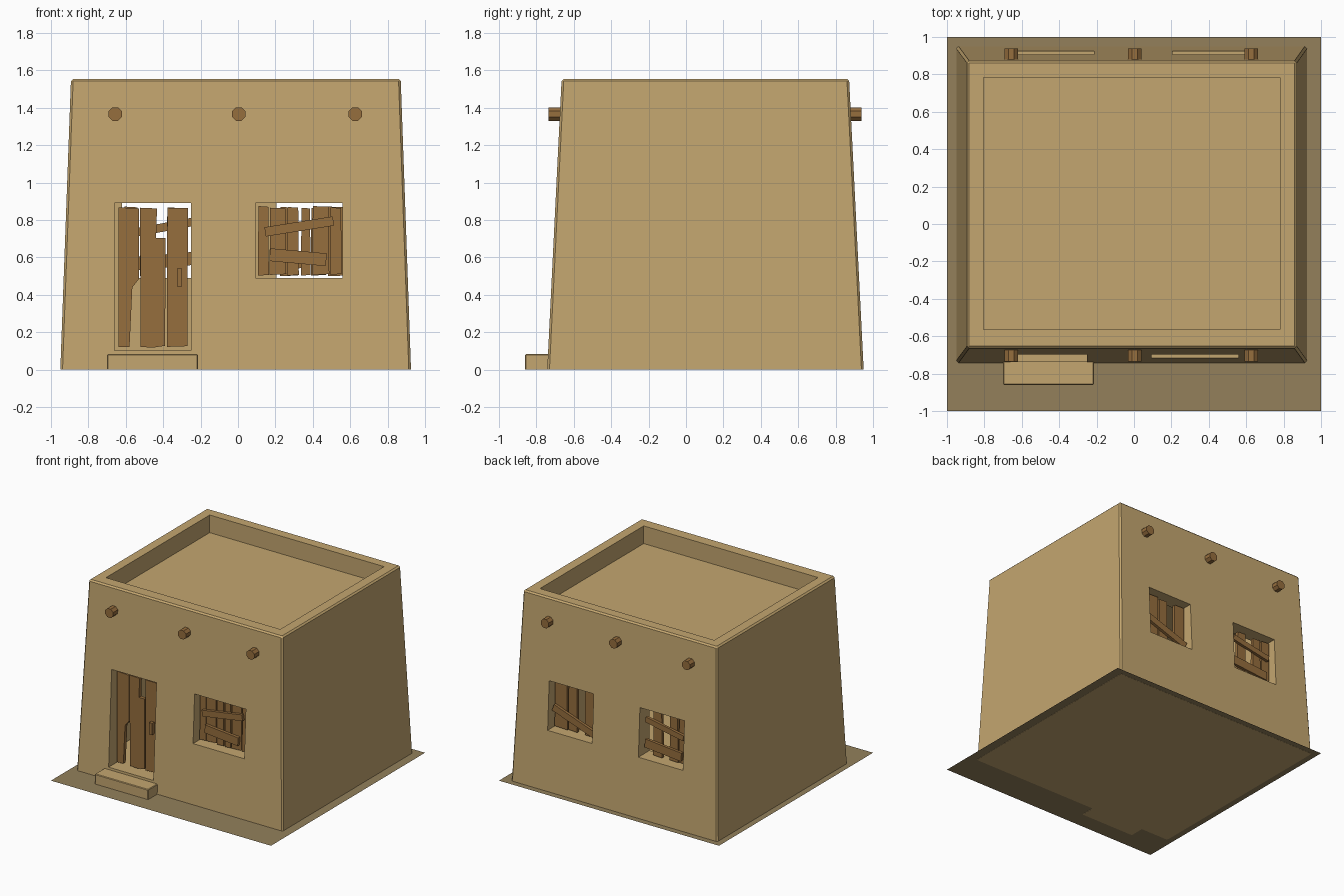
import bpy, bmesh, math
from mathutils import Vector

if "Cube" in bpy.data.objects:
    bpy.data.objects.remove(bpy.data.objects["Cube"])


def material(name, rgb):
    m = bpy.data.materials.new(name)
    m.diffuse_color = (*rgb, 1)
    m.use_nodes = True
    m.node_tree.nodes["Principled BSDF"].inputs["Base Color"].default_value = m.diffuse_color
    return m


CLAY = material("clay_tan", (0.55, 0.38, 0.16))
WOOD = material("weathered_wood", (0.305, 0.156, 0.048))
DIRT = material("dry_dirt", (0.292, 0.216, 0.105))


def finish(name, bm, mat):
    bmesh.ops.recalc_face_normals(bm, faces=bm.faces[:])
    me = bpy.data.meshes.new(name)
    bm.to_mesh(me)
    bm.free()
    if mat:
        me.materials.append(mat)
    ob = bpy.data.objects.new(name, me)
    bpy.context.collection.objects.link(ob)
    return ob


def loft(name, a, b, mat, bevel=0):
    """Closed solid between two matching point rings."""
    bm = bmesh.new()
    va = [bm.verts.new(p) for p in a]
    vb = [bm.verts.new(p) for p in b]
    n = len(a)
    bm.faces.new(va)
    bm.faces.new(vb[::-1])
    for i in range(n):
        bm.faces.new((va[i], va[(i + 1) % n], vb[(i + 1) % n], vb[i]))
    bmesh.ops.recalc_face_normals(bm, faces=bm.faces[:])
    if bevel:
        edges = [e for e in bm.edges if max(v.co.z for v in e.verts) > 0.01]
        bmesh.ops.bevel(bm, geom=edges, offset=bevel, segments=1, affect='EDGES')
    return finish(name, bm, mat)


def rect(x0, x1, y0, y1, z):
    return [(x0, y0, z), (x1, y0, z), (x1, y1, z), (x0, y1, z)]


def box(name, x0, x1, y0, y1, z0, z1, mat=None, bevel=0):
    return loft(name, rect(x0, x1, y0, y1, z0), rect(x0, x1, y0, y1, z1), mat, bevel)


def board(name, pts, y0, y1):
    """Plank drawn in the x-z plane and given a thickness in y."""
    return loft(name, [(x, y0, z) for x, z in pts], [(x, y1, z) for x, z in pts], WOOD)


def slat(name, x0, z0, x1, z1, width, ya, yb):
    """Straight cross board between two centre points."""
    d = Vector((x1 - x0, z1 - z0)).normalized()
    nx, nz = -d.y * width / 2, d.x * width / 2
    board(name, [(x0 - nx, z0 - nz), (x1 - nx, z1 - nz),
                 (x1 + nx, z1 + nz), (x0 + nx, z0 + nz)], ya, yb)


# ground sheet
bm = bmesh.new()
bm.faces.new([bm.verts.new(p) for p in rect(-1, 1, -1, 1, 0.001)])
finish("ground_sheet", bm, DIRT)

# tapered clay walls
house = loft("house_walls", rect(-0.95, 0.925, -0.742, 0.95, 0),
             rect(-0.893, 0.87, -0.665, 0.872, 1.555), CLAY, 0.012)

# room, roof recess, door and windows cut out of the walls
cutters = [
    box("room_cutter", -0.81, 0.78, -0.57, 0.78, 0.1, 1.3),
    box("roof_cutter", -0.805, 0.78, -0.565, 0.782, 1.41, 1.8),
    box("door_cutter", -0.66, -0.252, -1.2, -0.4, 0.102, 0.89),
    box("window_cutter", 0.094, 0.56, -1.2, -0.4, 0.49, 0.89),
    box("back_cutter_a", -0.62, -0.215, 0.6, 1.2, 0.49, 0.89),
    box("back_cutter_b", 0.205, 0.61, 0.6, 1.2, 0.49, 0.89),
]
for c in cutters:
    c.hide_render = True
    mod = house.modifiers.new(c.name, 'BOOLEAN')
    mod.operation = 'DIFFERENCE'
    mod.solver = 'EXACT'
    mod.object = c
bpy.context.view_layer.update()
dg = bpy.context.evaluated_depsgraph_get()
baked = bpy.data.meshes.new_from_object(house.evaluated_get(dg))
house.modifiers.clear()
house.data = baked
baked.materials.clear()
baked.materials.append(CLAY)
for p in baked.polygons:
    p.material_index = 0
for c in cutters:
    bpy.data.objects.remove(c)

# door step
box("door_step", -0.70, -0.215, -0.86, -0.715, 0, 0.083, CLAY, 0.005)

# octagonal roof beams running front to back
for i, x in enumerate((-0.657, 0.005, 0.627)):
    ring = [(x + 0.039 * math.cos(math.radians(22.5 + 45 * k)),
             1.367 + 0.039 * math.sin(math.radians(22.5 + 45 * k))) for k in range(8)]
    board(f"roof_beam_{i + 1}", ring, -0.735, 0.938)

# broken door planks
F0, F1 = -0.66, -0.63
board("door_plank_left", [(-0.64, 0.122), (-0.58, 0.122), (-0.565, 0.44), (-0.53, 0.485),
                          (-0.53, 0.862), (-0.64, 0.868)], F0, F1)
board("door_plank_middle", [(-0.52, 0.122), (-0.455, 0.118), (-0.39, 0.128), (-0.387, 0.705),
                            (-0.438, 0.705), (-0.433, 0.862), (-0.524, 0.866)], F0, F1)
board("door_plank_right", [(-0.38, 0.122), (-0.27, 0.126), (-0.268, 0.864),
                           (-0.378, 0.866)], F0, F1)
box("door_handle", -0.326, -0.299, -0.69, F0, 0.444, 0.54, WOOD)


def planks(name, spans, y0, y1):
    for i, (a, b, lo, hi) in enumerate(spans):
        board(f"{name}_{i + 1}", [(a, lo), (b, lo + 0.004), (b - 0.003, hi - 0.004),
                                  (a + 0.002, hi)], y0, y1)


# front window boards
planks("window_plank", [(0.107, 0.165, 0.503, 0.875), (0.169, 0.258, 0.507, 0.866),
                        (0.264, 0.325, 0.503, 0.87), (0.337, 0.388, 0.503, 0.866),
                        (0.398, 0.488, 0.507, 0.875), (0.493, 0.554, 0.508, 0.868)],
       -0.65, -0.625)
slat("window_cross_upper", 0.145, 0.737, 0.51, 0.795, 0.05, -0.675, -0.65)
slat("window_cross_lower", 0.17, 0.615, 0.472, 0.588, 0.068, -0.675, -0.65)

# back window boards
planks("back_plank_a", [(-0.61, -0.535, 0.503, 0.872), (-0.525, -0.45, 0.5, 0.866),
                        (-0.38, -0.30, 0.5, 0.868)], 0.83, 0.855)
slat("back_cross_a_upper", -0.59, 0.725, -0.245, 0.79, 0.045, 0.855, 0.878)
slat("back_cross_a_lower", -0.57, 0.565, -0.24, 0.595, 0.07, 0.855, 0.878)
planks("back_plank_b", [(0.225, 0.32, 0.5, 0.87), (0.39, 0.47, 0.503, 0.865),
                        (0.48, 0.595, 0.5, 0.872)], 0.83, 0.855)
slat("back_cross_b", 0.225, 0.535, 0.595, 0.665, 0.055, 0.855, 0.878)
